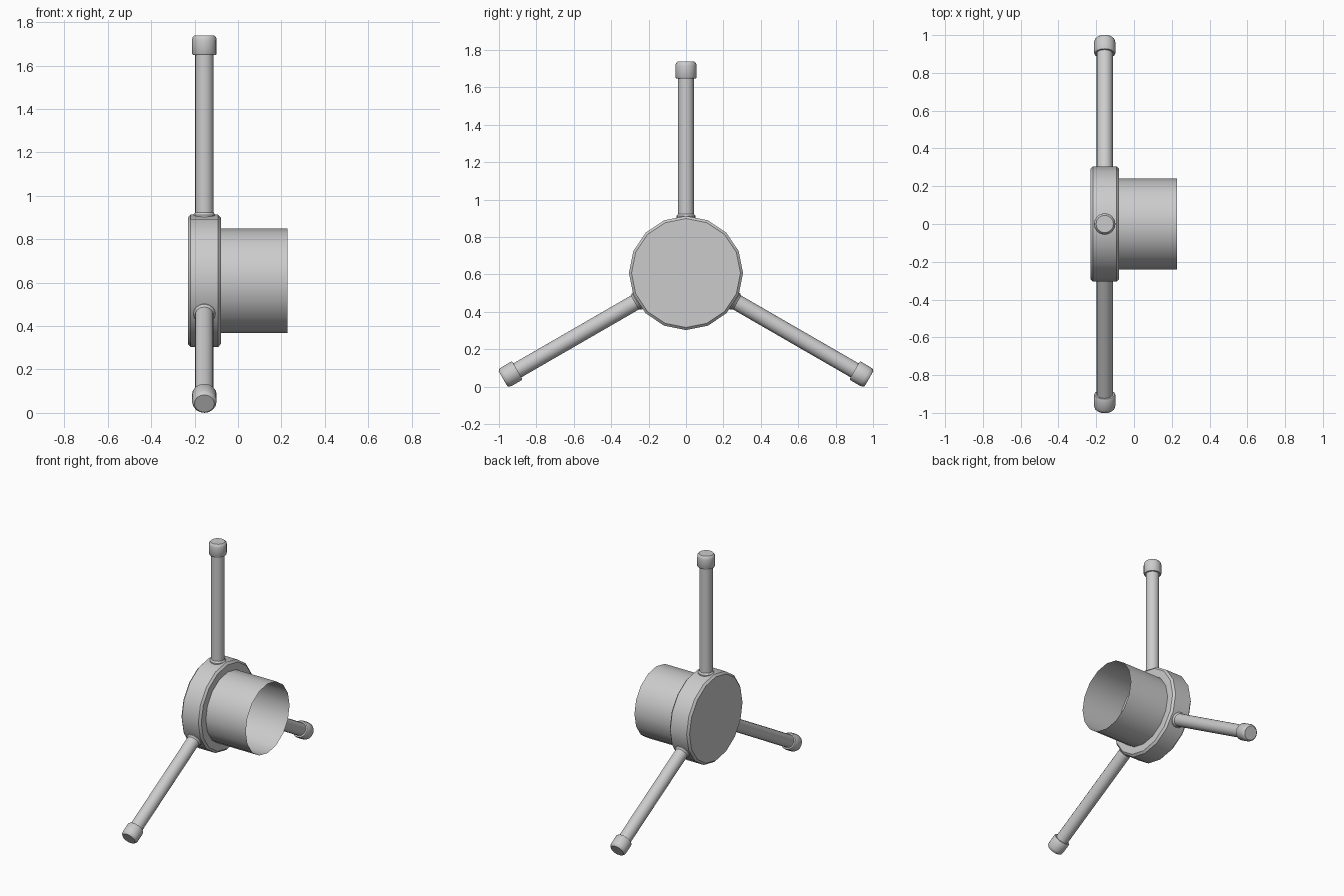
import bpy, bmesh
from math import radians, cos, sin, tau
from mathutils import Matrix

if "Cube" in bpy.data.objects:
    bpy.data.objects.remove(bpy.data.objects["Cube"])

HUB_X, HUB_Z = -0.155, 0.608
center = Matrix.Translation((HUB_X, 0, HUB_Z))
along_x = center @ Matrix.Rotation(radians(90), 4, 'Y')


def lathe(name, profile, sides, matrix, angle=35):
    """Spin (radius, height) points about local z; radius 0 closes an end."""
    bm = bmesh.new()
    rings = []
    for r, h in profile:
        n = sides if r > 0 else 1
        rings.append([bm.verts.new((r * cos(tau * i / sides), r * sin(tau * i / sides), h))
                      for i in range(n)])
    # Flat end discs are single n-gons
    for a, b in zip(rings, rings[1:]):
        if len(a) == 1:
            bm.faces.new(b[::-1])
        elif len(b) == 1:
            bm.faces.new(a)
        else:
            for i in range(sides):
                j = (i + 1) % sides
                bm.faces.new((a[i], a[j], b[j], b[i]))
    bmesh.ops.delete(bm, geom=[v for v in bm.verts if not v.link_faces], context='VERTS')
    mesh = bpy.data.meshes.new(name)
    bm.to_mesh(mesh)
    bm.free()
    obj = bpy.data.objects.new(name, mesh)
    bpy.context.collection.objects.link(obj)
    obj.matrix_world = matrix
    bpy.ops.object.select_all(action='DESELECT')
    obj.select_set(True)
    bpy.context.view_layer.objects.active = obj
    bpy.ops.object.shade_smooth_by_angle(angle=radians(angle))
    return obj


# Round hub with bevelled rims
lathe("hub", [(0, -0.076), (0.291, -0.076), (0.305, -0.063),
              (0.305, 0.063), (0.291, 0.076), (0, 0.076)], 16, along_x)

# Open thin-walled sleeve on the hub's face
lathe("sleeve", [(0.241, 0.076), (0.241, 0.383)], 16, along_x)

# Three spokes with a small flared foot and a rounded end knob
for i, side in enumerate(("top", "left", "right")):
    m = center @ Matrix.Rotation(radians(120 * i), 4, 'X')
    lathe(f"{side}_spoke", [(0, 0.27), (0.051, 0.27), (0.051, 0.304),
                            (0.043, 0.315), (0.043, 1.06), (0, 1.06)], 16, m)
    lathe(f"{side}_knob", [(0, 1.041), (0.053, 1.041), (0.057, 1.047),
                           (0.057, 1.108), (0.054, 1.122), (0.046, 1.13), (0, 1.13)], 16, m)
